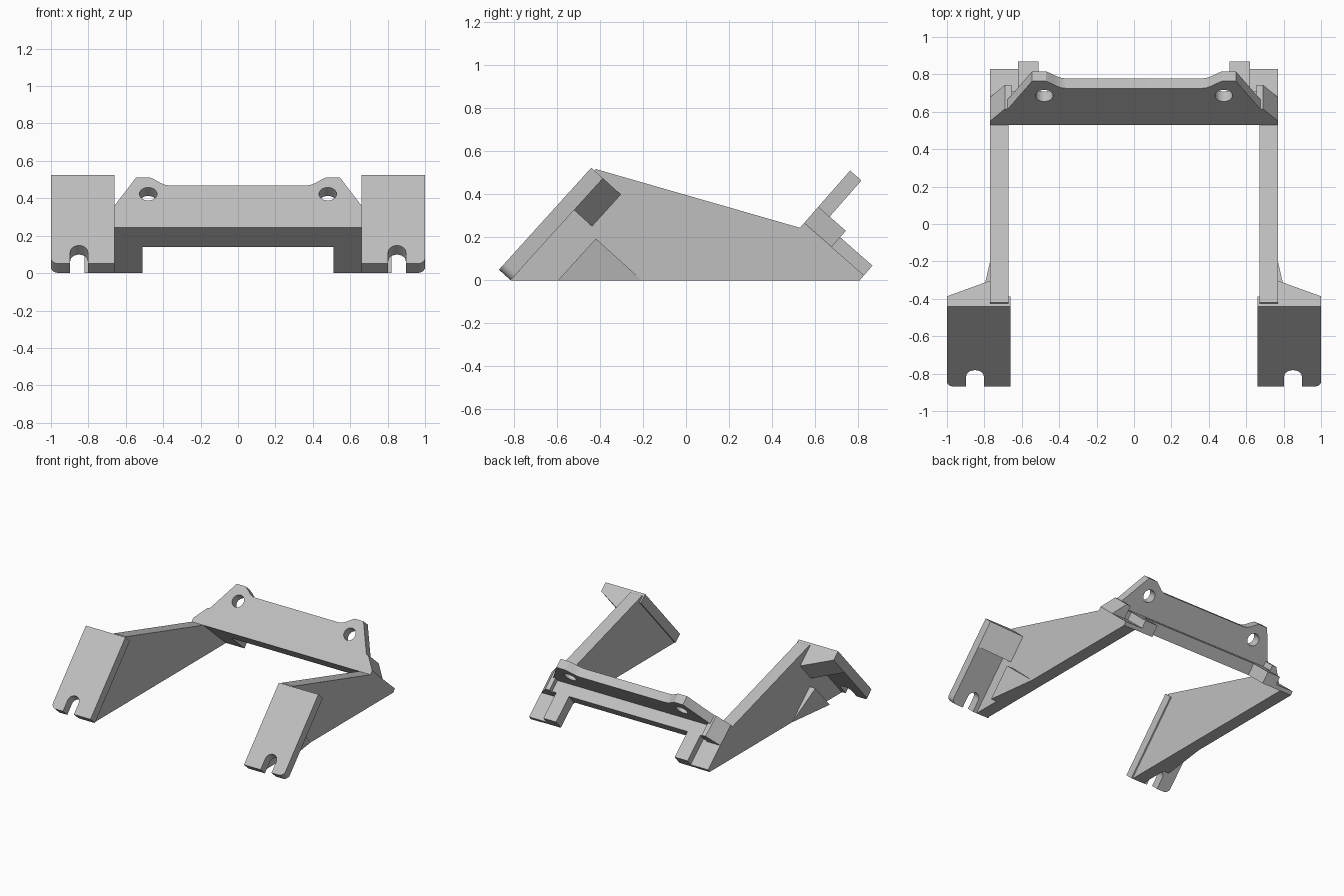
import bpy, bmesh, math
from mathutils import Vector

cube = bpy.data.objects.get("Cube")
if cube:
    bpy.data.objects.remove(cube, do_unlink=True)

grey = bpy.data.materials.new("plain grey")
grey.use_nodes = True
grey.diffuse_color = (0.52, 0.52, 0.52, 1)
grey.node_tree.nodes["Principled BSDF"].inputs["Base Color"].default_value = grey.diffuse_color

X = Vector((1, 0, 0))
# Tilted frames: origin, direction up the plate, direction through its thickness
FRONT = (Vector((0, -0.87, 0.05)), Vector((0, 0.671, 0.741)), Vector((0, 0.741, -0.671)))
REAR = (Vector((0, 0.53, 0.245)), Vector((0, 0.659, 0.752)), Vector((0, 0.752, -0.659)))
UPRIGHT = (Vector((0, 0, 0)), Vector((0, 1, 0)), Vector((0, 0, 1)))


def prism(name, points, origin, a, b, sweep, start, end, mirror=True):
    """Extrude a 2D outline on axes a, b along the sweep axis."""
    bm = bmesh.new()
    base = [bm.verts.new(origin + a * p + b * q + sweep * start) for p, q in points]
    face = bm.faces.new(base)
    out = bmesh.ops.extrude_face_region(bm, geom=[face])
    moved = [g for g in out["geom"] if isinstance(g, bmesh.types.BMVert)]
    bmesh.ops.translate(bm, verts=moved, vec=sweep * (end - start))
    # Trim everything flat on the ground
    cut = bmesh.ops.bisect_plane(bm, geom=bm.verts[:] + bm.edges[:] + bm.faces[:], dist=1e-5,
                                 plane_co=(0, 0, 0), plane_no=(0, 0, -1), clear_outer=True)
    rim = [g for g in cut["geom_cut"] if isinstance(g, bmesh.types.BMEdge) and g.is_boundary]
    if rim:
        bmesh.ops.holes_fill(bm, edges=rim)
    bmesh.ops.recalc_face_normals(bm, faces=bm.faces)
    mesh = bpy.data.meshes.new(name)
    bm.to_mesh(mesh)
    bm.free()
    mesh.materials.append(grey)
    obj = bpy.data.objects.new(name, mesh)
    bpy.context.collection.objects.link(obj)
    if mirror:
        mod = obj.modifiers.new("mirror", 'MIRROR')
        mod.use_mirror_merge = False
    return obj


def arc(cx, cy, r, start, end, steps):
    angles = [math.radians(start + (end - start) * i / steps) for i in range(steps + 1)]
    return [(cx + r * math.cos(t), cy + r * math.sin(t)) for t in angles]


def rect(x0, x1, y0, y1):
    return [(x0, y0), (x1, y0), (x1, y1), (x0, y1)]


# Side walls
wall = [(-0.815, 0), (-0.87, 0.05), (-0.44, 0.525), (0.53, 0.245), (0.81, 0)]
wall[1] = (-0.78, 0.04)
wall[2] = (-0.42, 0.518)
prism("side_wall", wall, *UPRIGHT, X, 0.67, 0.77)

# Front mounting plates with an open slot
o, up, through = FRONT
plate = [(0.66, 0)] + arc(0.85, 0.085, 0.047, 180, 0, 12)
plate.insert(1, (0.803, 0))
plate += [(0.897, 0)] + arc(0.96, 0.04, 0.04, -90, 0, 6) + [(1, 0.64), (0.66, 0.64)]
prism("front_plate", plate, o, X, up, through, 0, 0.073)

# Gussets between the front plates and the walls
prism("upper_gusset", [(0.76, 0.07), (1, 0.07), (1, 0.073), (0.77, 0.185), (0.76, 0.185)],
      o, X, through, up, 0.44, 0.64)
prism("lower_gusset", [(0.76, 0.237), (0.82, 0.237), (0.77, 0.53), (0.76, 0.53)],
      o, X, through, up, 0.1, 0.41)

# Rear crossbar with raised ears
o, up, through = REAR
half = [(0.77, 0), (0.665, 0.145), (0.545, 0.354), (0.47, 0.354),
        (0.44, 0.335), (0.41, 0.312), (0.385, 0.3), (0.36, 0.296)]
bar = prism("crossbar", half + [(-x, w) for x, w in reversed(half)],
            o, X, up, through, 0, 0.07, mirror=False)

# Round holes through the ears
for side in (-1, 1):
    cutter = prism("hole_cutter", arc(side * 0.48, 0.237, 0.047, 0, 345, 23),
                   o, X, up, through, -0.1, 0.2, mirror=False)
    cutter.hide_render = True
    mod = bar.modifiers.new("hole", 'BOOLEAN')
    mod.operation = 'DIFFERENCE'
    mod.solver = 'EXACT'
    mod.object = cutter
    bpy.context.view_layer.objects.active = bar
    bpy.ops.object.modifier_apply(modifier=mod.name)
    bpy.data.objects.remove(cutter, do_unlink=True)

# Shelf, tabs and end blocks behind the crossbar
prism("rear_shelf", rect(-0.67, 0.67, 0, 0.09), o, X, up, through, 0, 0.16, mirror=False)
prism("rear_tab", rect(0.51, 0.62, 0, 0.09), o, X, up, through, 0.1, 0.37)
prism("rear_foot", rect(0.62, 0.77, 0, 0.03), o, X, up, through, 0.0, 0.37)
prism("end_block", [(0.655, 0), (0.77, 0), (0.77, 0.03), (0.69, 0.13), (0.655, 0.13)],
      o, X, up, through, 0, 0.17)

# Smooth the rounded slots, corners and holes, keeping edges sharp
bpy.ops.object.select_all(action='DESELECT')
for name in ("front_plate", "crossbar"):
    bpy.data.objects[name].select_set(True)
bpy.context.view_layer.objects.active = bar
bpy.ops.object.shade_smooth_by_angle(angle=math.radians(25))
